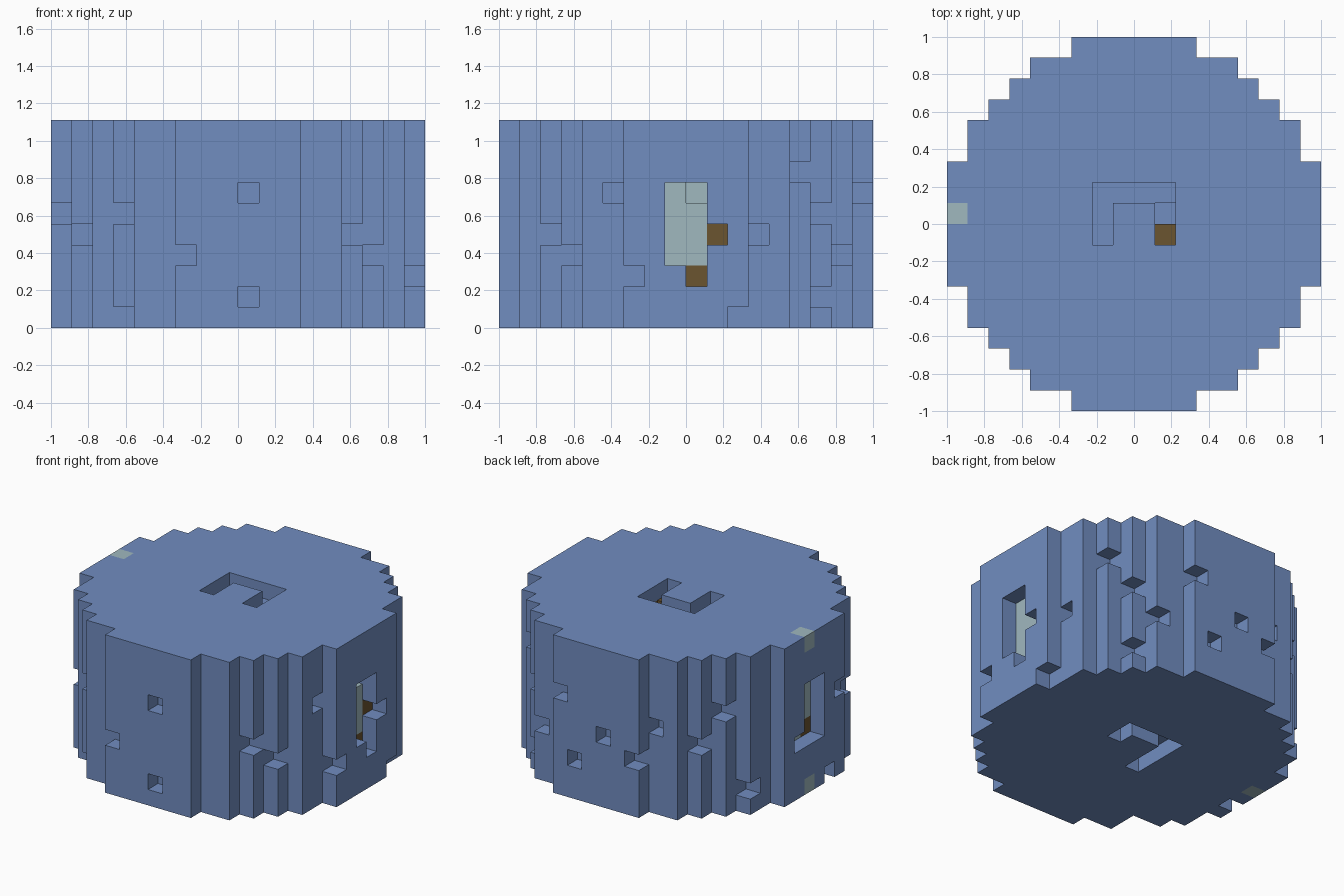
import bpy
import bmesh
from mathutils import Vector

cube = bpy.data.objects.get("Cube")
if cube:
    bpy.data.objects.remove(cube, do_unlink=True)

UNIT = 1 / 9
LAYERS = 10


def flat_material(name, rgb):
    mat = bpy.data.materials.new(name)
    mat.use_nodes = True
    mat.diffuse_color = (*rgb, 1)
    mat.node_tree.nodes["Principled BSDF"].inputs["Base Color"].default_value = (*rgb, 1)
    return mat


def block(xs, ys, zs):
    """All cells in inclusive ranges."""
    return {(x, y, z) for x in range(xs[0], xs[1] + 1)
            for y in range(ys[0], ys[1] + 1)
            for z in range(zs[0], zs[1] + 1)}


# Stepped round drum: half width of each row, counted from the middle
half_width = (9, 9, 9, 8, 8, 7, 6, 5, 3)
cells = set()
for row, half in enumerate(half_width):
    for y in (9 + row, 8 - row):
        cells |= block((9 - half, 8 + half), (y, y), (0, LAYERS - 1))

# Window recesses on both sides, each with a small side notch
cells -= block((17, 17), (8, 9), (3, 6)) | {(17, 10, 4), (17, 9, 2), (16, 9, 6)}
cells -= block((0, 0), (8, 9), (3, 6)) | {(0, 10, 3)}

# U-shaped channel in the top, hooked channel underneath
cells -= block((7, 10), (10, 10), (9, 9))
for x in (7, 10):
    cells -= block((x, x), (8, 9), (9, 9))
cells -= block((7, 10), (10, 10), (0, 0))
cells -= block((7, 7), (7, 9), (0, 0)) | {(10, 9, 0)}
cells -= {(10, 9, 8), (8, 10, 1)}

# Single chipped cells around the wall
front_chips = {(0, 6, 5), (1, 4, 4), (3, 2, 5), (3, 2, 0), (6, 0, 3),
               (9, 0, 6), (9, 0, 1), (14, 2, 4), (15, 3, 3)}
side_chips = {(17, 6, 2), (16, 5, 6), (17, 11, 0), (16, 12, 4), (0, 7, 0)}
back_chips = {(15, 14, 7), (14, 15, 5), (14, 15, 1), (13, 16, 3),
              (11, 17, 6), (10, 17, 2), (8, 17, 4), (6, 17, 3),
              (5, 16, 5), (3, 15, 4), (2, 14, 6), (1, 13, 1)}
cells -= front_chips | side_chips | back_chips

# Coloured cells
pale = block((15, 16), (8, 9), (3, 6)) | block((1, 1), (8, 9), (3, 6))
pale |= {(0, 9, 0), (0, 9, LAYERS - 1)}
brown = {(16, 10, 4), (16, 9, 2), (1, 8, 3), (9, 9, 8), (11, 9, 8),
         (10, 8, 8), (7, 10, 1), (8, 9, 1)}

# Skin the cells: one quad for every exposed side
bm = bmesh.new()
corners = {}


def corner(p):
    key = tuple(round(c) for c in p)
    if key not in corners:
        x, y, z = key
        corners[key] = bm.verts.new(((x - 9) * UNIT, (y - 9) * UNIT, z * UNIT))
    return corners[key]


axes = [Vector((1, 0, 0)), Vector((0, 1, 0)), Vector((0, 0, 1))]
for cell in sorted(cells):
    colour = 2 if cell in brown else 1 if cell in pale else 0
    for a in range(3):
        u, v = axes[(a + 1) % 3], axes[(a + 2) % 3]
        for step in (1, -1):
            near = list(cell)
            near[a] += step
            if tuple(near) in cells:
                continue
            base = Vector(cell) + (axes[a] if step > 0 else Vector())
            loop = [base, base + u, base + u + v, base + v]
            if step < 0:
                loop.reverse()
            face = bm.faces.new([corner(p) for p in loop])
            face.material_index = colour

mesh = bpy.data.meshes.new("stepped_drum")
bm.to_mesh(mesh)
bm.free()
mesh.materials.append(flat_material("slate blue", (0.165, 0.266, 0.527)))
mesh.materials.append(flat_material("pale glass", (0.35, 0.48, 0.52)))
mesh.materials.append(flat_material("wood brown", (0.147, 0.089, 0.03)))
drum = bpy.data.objects.new("stepped_drum", mesh)
bpy.context.collection.objects.link(drum)
